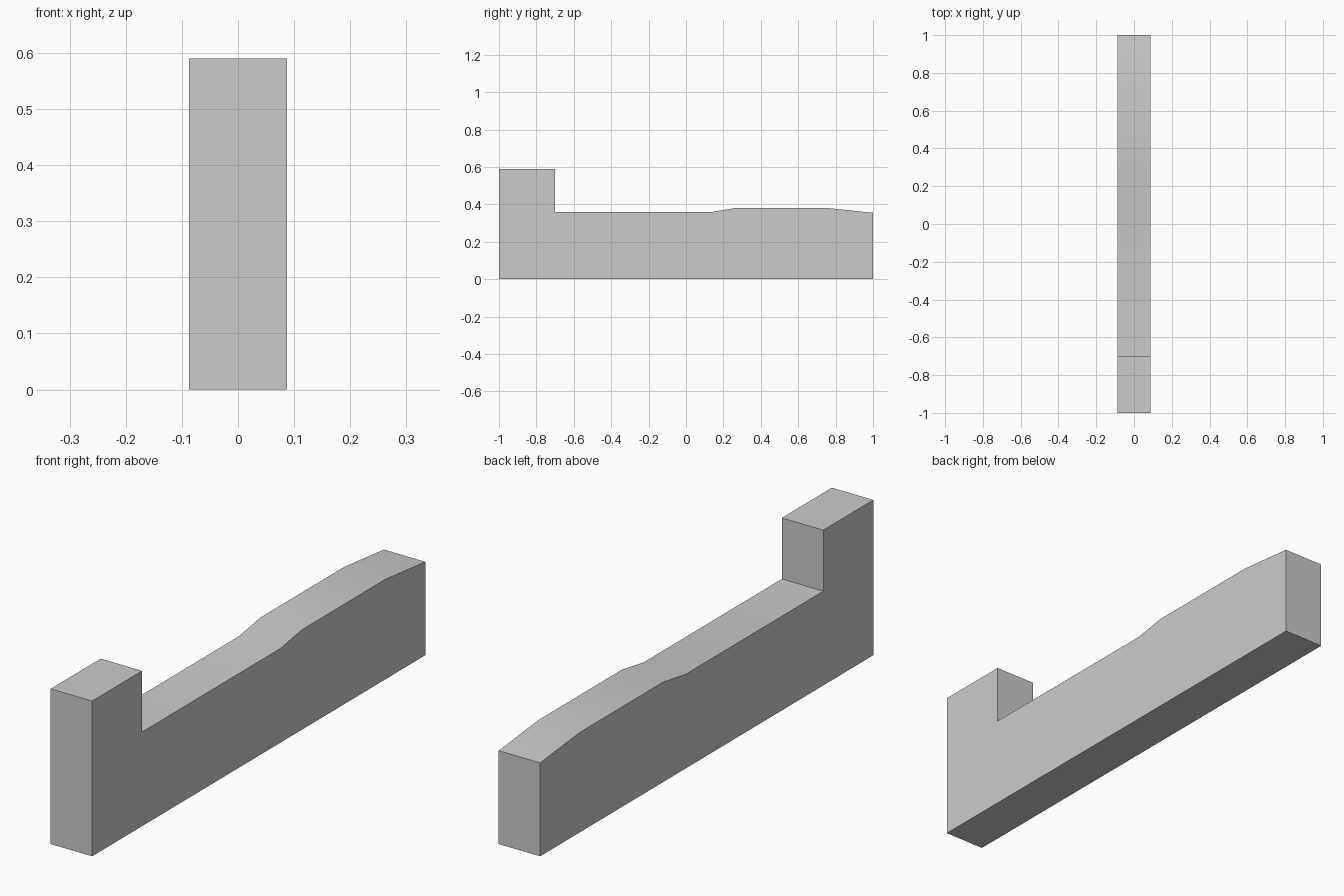
import bpy
import bmesh
import math

cube = bpy.data.objects.get("Cube")
if cube:
    bpy.data.objects.remove(cube, do_unlink=True)

HALF_WIDTH = 0.087

# Side outline (y, z): raised front post, level run, gentle hump at the back
OUTLINE = [(-1, 0), (1, 0), (1, 0.355), (0.76, 0.38), (0.26, 0.38),
           (0.13, 0.358), (-0.7, 0.358), (-0.7, 0.59), (-1, 0.59)]

# Plain grey material
grey = bpy.data.materials.new("plain grey")
grey.use_nodes = True
colour = (0.6, 0.6, 0.6, 1)
grey.diffuse_color = colour
grey.node_tree.nodes["Principled BSDF"].inputs["Base Color"].default_value = colour

# Wall: the outline extruded across the width
bm = bmesh.new()
side = bm.faces.new([bm.verts.new((-HALF_WIDTH, y, z)) for y, z in OUTLINE])
extruded = bmesh.ops.extrude_face_region(bm, geom=[side], use_keep_orig=True)
moved = [v for v in extruded["geom"] if isinstance(v, bmesh.types.BMVert)]
bmesh.ops.translate(bm, verts=moved, vec=(2 * HALF_WIDTH, 0, 0))
bmesh.ops.recalc_face_normals(bm, faces=bm.faces)

mesh = bpy.data.meshes.new("wall")
bm.to_mesh(mesh)
bm.free()
mesh.materials.append(grey)
wall = bpy.data.objects.new("wall", mesh)
bpy.context.collection.objects.link(wall)

# Soften the shallow bends along the top, keep the corners crisp
bpy.context.view_layer.objects.active = wall
wall.select_set(True)
bpy.ops.object.shade_smooth_by_angle(angle=math.radians(30))
